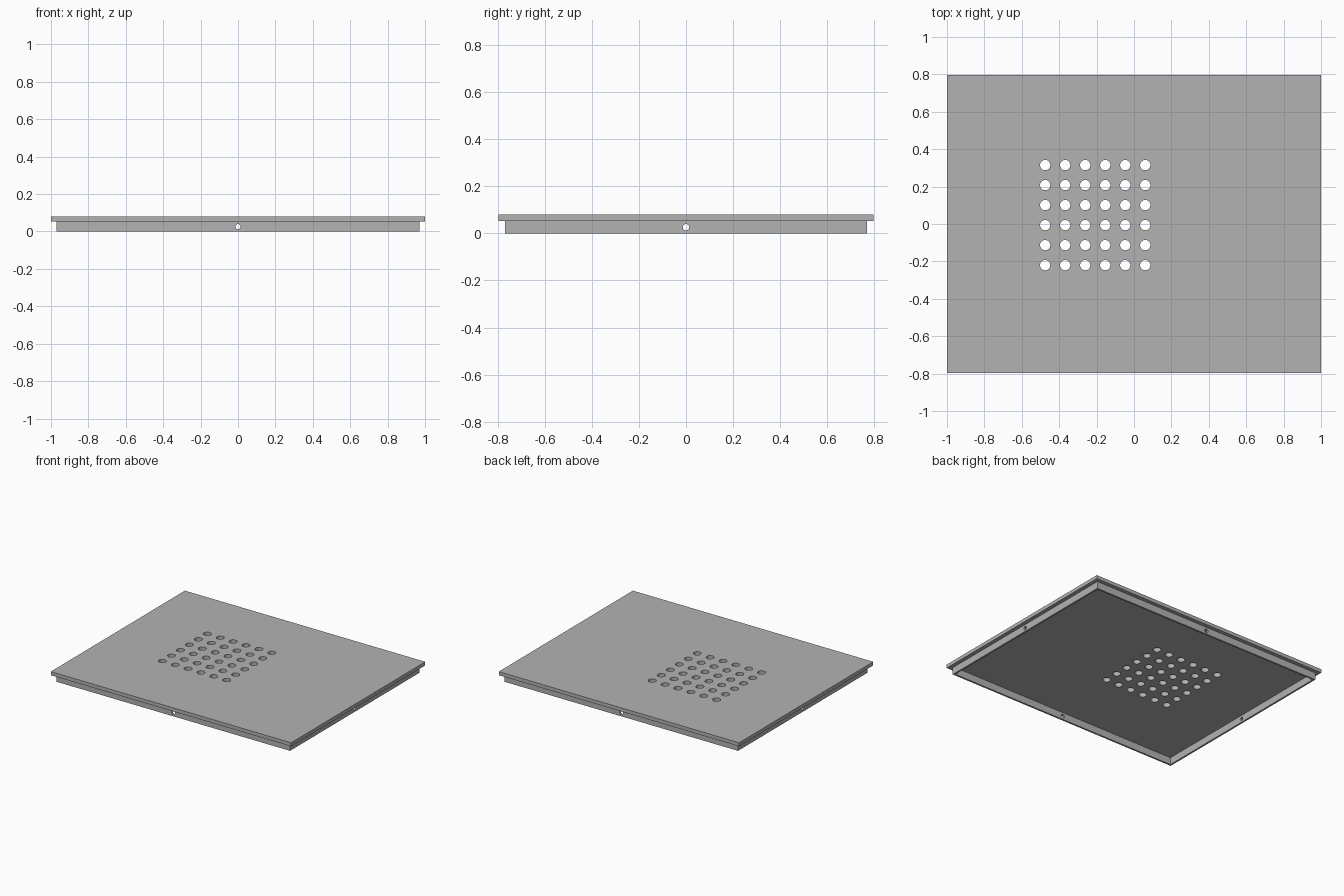
import bpy
import bmesh
from math import pi
from mathutils import Matrix, Vector

if "Cube" in bpy.data.objects:
    bpy.data.objects.remove(bpy.data.objects["Cube"], do_unlink=True)

HALF_X, HALF_Y = 1.0, 0.797
HEIGHT, PLATE_BOTTOM = 0.08, 0.053
OVERHANG, WALL = 0.029, 0.0135

grey = bpy.data.materials.new("plain grey")
grey.use_nodes = True
colour = (0.45, 0.45, 0.45, 1)
grey.diffuse_color = colour
grey.node_tree.nodes["Principled BSDF"].inputs["Base Color"].default_value = colour


def add_object(name, bm):
    mesh = bpy.data.meshes.new(name)
    bm.to_mesh(mesh)
    bm.free()
    mesh.materials.append(grey)
    obj = bpy.data.objects.new(name, mesh)
    bpy.context.collection.objects.link(obj)
    return obj


def box(name, half_x, half_y, bottom, top):
    bm = bmesh.new()
    size = Matrix.Diagonal((2 * half_x, 2 * half_y, top - bottom, 1))
    place = Matrix.Translation((0, 0, (bottom + top) / 2))
    bmesh.ops.create_cube(bm, size=1, matrix=place @ size)
    return add_object(name, bm)


def rods(name, placements, radius, length):
    """Round cutters, one for each placement matrix."""
    bm = bmesh.new()
    for place in placements:
        bmesh.ops.create_cone(bm, cap_ends=True, segments=32, radius1=radius,
                              radius2=radius, depth=length, matrix=place)
    return add_object(name, bm)


def cut(target, cutter):
    cutter.hide_render = True
    mod = target.modifiers.new("cut", "BOOLEAN")
    mod.operation = "DIFFERENCE"
    mod.solver = "EXACT"
    mod.object = cutter
    bpy.context.view_layer.objects.active = target
    bpy.ops.object.modifier_apply(modifier=mod.name)
    bpy.data.objects.remove(cutter, do_unlink=True)


# Top plate with a square grid of vent holes
plate = box("top_plate", HALF_X, HALF_Y, PLATE_BOTTOM, HEIGHT)
first, pitch = Vector((-0.475, -0.22, PLATE_BOTTOM)), 0.107
grid = [Matrix.Translation(first + Vector((i, j, 0)) * pitch)
        for i in range(6) for j in range(6)]
cut(plate, rods("vent_cutter", grid, 0.0275, 0.2))

# Thin skirt set in under the plate, open below
skirt_x, skirt_y = HALF_X - OVERHANG, HALF_Y - OVERHANG
skirt = box("skirt", skirt_x, skirt_y, 0, PLATE_BOTTOM)
cut(skirt, box("hollow_cutter", skirt_x - WALL, skirt_y - WALL, -0.1, 0.1))

# One screw hole in the middle of each skirt wall
walls = []
for turn, reach in enumerate((skirt_x, skirt_y, skirt_x, skirt_y)):
    walls.append(Matrix.Rotation(turn * pi / 2, 4, "Z")
                 @ Matrix.Translation((reach, 0, 0.026))
                 @ Matrix.Rotation(pi / 2, 4, "Y"))
cut(skirt, rods("screw_hole_cutter", walls, 0.0135, 0.1))

# Smooth hole walls, crisp edges
for obj in (plate, skirt):
    bpy.ops.object.select_all(action="DESELECT")
    obj.select_set(True)
    bpy.context.view_layer.objects.active = obj
    bpy.ops.object.shade_smooth_by_angle(angle=pi / 6)
